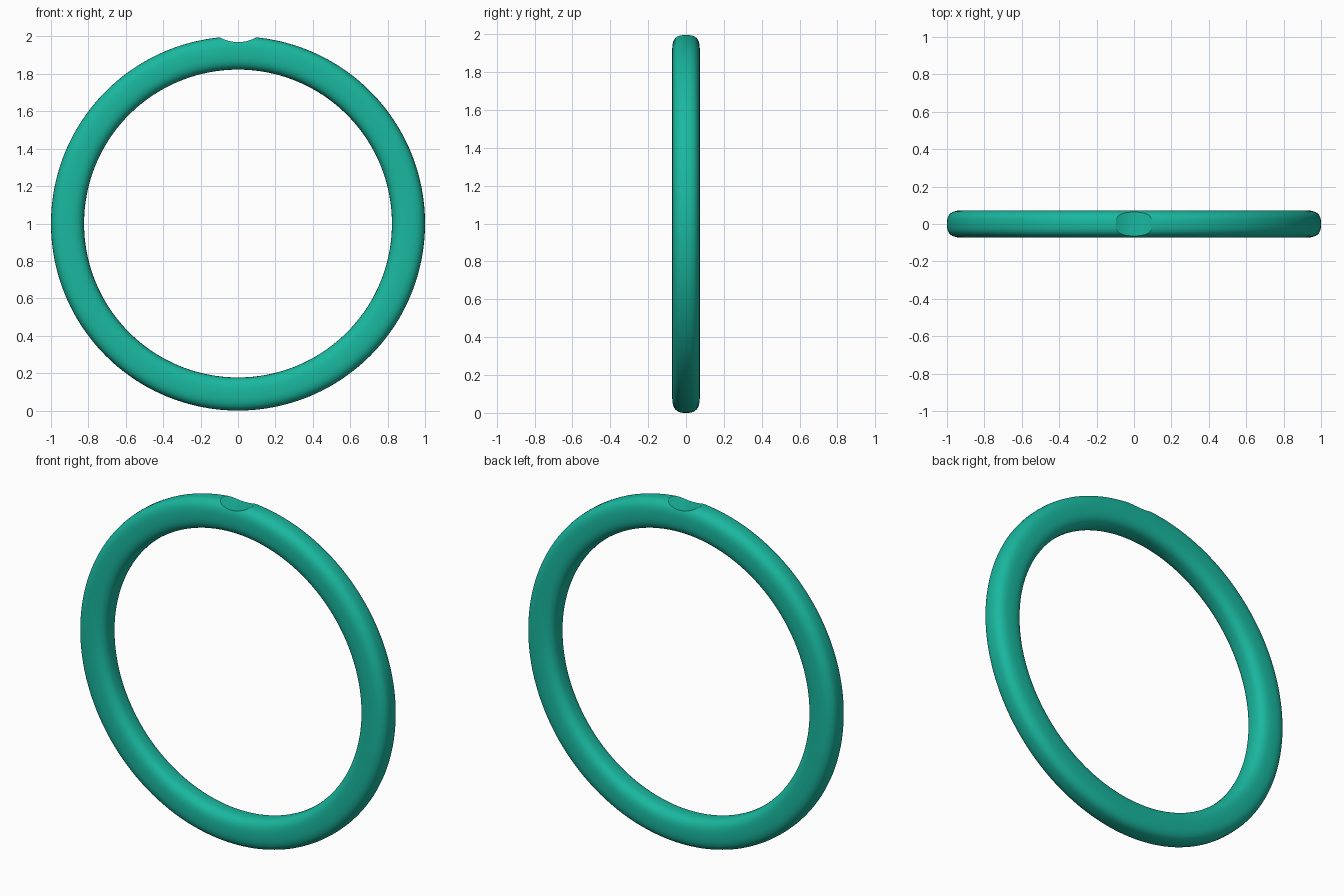
import bpy, bmesh
from math import sin, cos, pi, copysign

if "Cube" in bpy.data.objects:
    bpy.data.objects.remove(bpy.data.objects["Cube"])

MATERIAL = bpy.data.materials.new("teal")
MATERIAL.diffuse_color = (0.01, 0.48, 0.35, 1)
MATERIAL.use_nodes = True
MATERIAL.node_tree.nodes["Principled BSDF"].inputs["Base Color"].default_value = MATERIAL.diffuse_color


def soft_square(t, n=2.8):
    # Point on a rounded-square outline
    c, s = cos(t), sin(t)
    return copysign(abs(c) ** (2 / n), c), copysign(abs(s) ** (2 / n), s)


def make_ring(name, outer, inner, half_depth, segs=192, sides=40):
    mid, half = (outer + inner) / 2, (outer - inner) / 2
    bm = bmesh.new()
    loops = []
    for i in range(segs):
        a = 2 * pi * i / segs
        loop = []
        for j in range(sides):
            u, v = soft_square(2 * pi * j / sides)
            r = mid + half * u
            loop.append(bm.verts.new((r * cos(a), half_depth * v, 1 + r * sin(a))))
        loops.append(loop)
    for i in range(segs):
        p, q = loops[i], loops[(i + 1) % segs]
        for j in range(sides):
            k = (j + 1) % sides
            bm.faces.new((p[j], p[k], q[k], q[j]))
    bmesh.ops.recalc_face_normals(bm, faces=bm.faces)
    mesh = bpy.data.meshes.new(name)
    bm.to_mesh(mesh)
    bm.free()
    ob = bpy.data.objects.new(name, mesh)
    bpy.context.collection.objects.link(ob)
    return ob


# Ring body
ring = make_ring("ring", 1.0, 0.823, 0.073)
ring.data.materials.append(MATERIAL)

# Shallow groove across the top
R = 0.2
bpy.ops.mesh.primitive_cylinder_add(vertices=128, radius=R, depth=0.5,
                                    location=(0, 0, 1.97 + R), rotation=(pi / 2, 0, 0))
cutter = bpy.context.object
cutter.name = "groove_cutter"
cut = ring.modifiers.new("groove", 'BOOLEAN')
cut.operation, cut.object, cut.solver = 'DIFFERENCE', cutter, 'EXACT'

# Apply the cut, drop the cutter and shade smooth
bpy.ops.object.select_all(action='DESELECT')
ring.select_set(True)
bpy.context.view_layer.objects.active = ring
bpy.ops.object.modifier_apply(modifier="groove")
bpy.data.objects.remove(cutter)
bpy.ops.object.shade_smooth_by_angle(angle=0.35)
